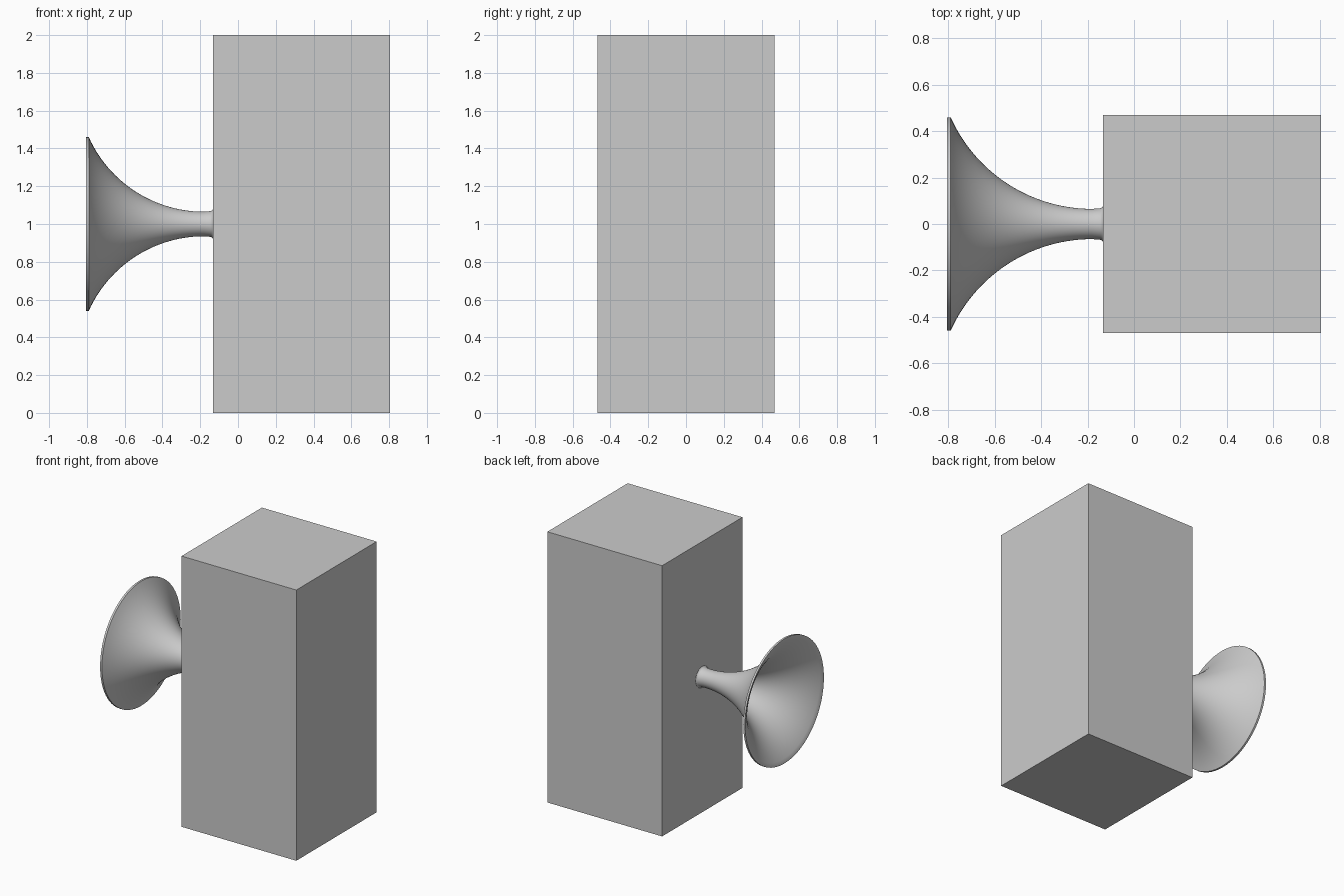
import bpy, bmesh, math
from mathutils import Matrix, Vector

cube = bpy.data.objects.get("Cube")
if cube:
    bpy.data.objects.remove(cube, do_unlink=True)

grey = bpy.data.materials.new("plain grey")
grey.use_nodes = True
colour = (0.6, 0.6, 0.6, 1)
grey.diffuse_color = colour
grey.node_tree.nodes["Principled BSDF"].inputs["Base Color"].default_value = colour

FACE_X, RIM_X, RIM_R, MID_Z = -0.133, -0.805, 0.46, 1.0


def add_object(name, bm):
    bmesh.ops.recalc_face_normals(bm, faces=bm.faces)
    mesh = bpy.data.meshes.new(name)
    bm.to_mesh(mesh)
    bm.free()
    mesh.materials.append(grey)
    obj = bpy.data.objects.new(name, mesh)
    bpy.context.collection.objects.link(obj)
    return obj


def flare(x_throat, r_throat, x_mouth, r_mouth, steps=28):
    """Circular arc that leaves the throat parallel to the axis."""
    run, rise = x_throat - x_mouth, r_mouth - r_throat
    radius = (run ** 2 + rise ** 2) / (2 * rise)
    end = math.asin(run / radius)
    return [(x_throat - radius * math.sin(end * i / steps),
             r_throat + radius * (1 - math.cos(end * i / steps)))
            for i in range(steps + 1)]


# Tall rectangular body
bm = bmesh.new()
bmesh.ops.create_cube(bm, size=1, matrix=Matrix.Translation((0.336, 0, 1))
                      @ Matrix.Diagonal((0.938, 0.938, 2, 1)))
add_object("body", bm)

# Hollow horn: root fillet, outer flare, rim band, then inner flare to the throat
root = [(FACE_X, 0.078), (-0.137, 0.072), (-0.145, 0.068)]
outer = flare(-0.18, 0.065, -0.79, RIM_R)
inner = flare(-0.18, 0.055, RIM_X, RIM_R - 0.003)
profile = root + outer + [(RIM_X, RIM_R)] + inner[::-1] + [(FACE_X, 0.055)]

bm = bmesh.new()
verts = [bm.verts.new((x, 0, MID_Z + r)) for x, r in profile]
edges = [bm.edges.new(pair) for pair in zip(verts, verts[1:])]
bmesh.ops.spin(bm, geom=verts + edges, cent=(0, 0, MID_Z), axis=Vector((1, 0, 0)),
               angle=math.tau, steps=72, use_merge=True)
bmesh.ops.remove_doubles(bm, verts=bm.verts, dist=0.0001)
horn = add_object("horn", bm)

bpy.ops.object.select_all(action="DESELECT")
horn.select_set(True)
bpy.context.view_layer.objects.active = horn
bpy.ops.object.shade_smooth_by_angle(angle=math.radians(40))
